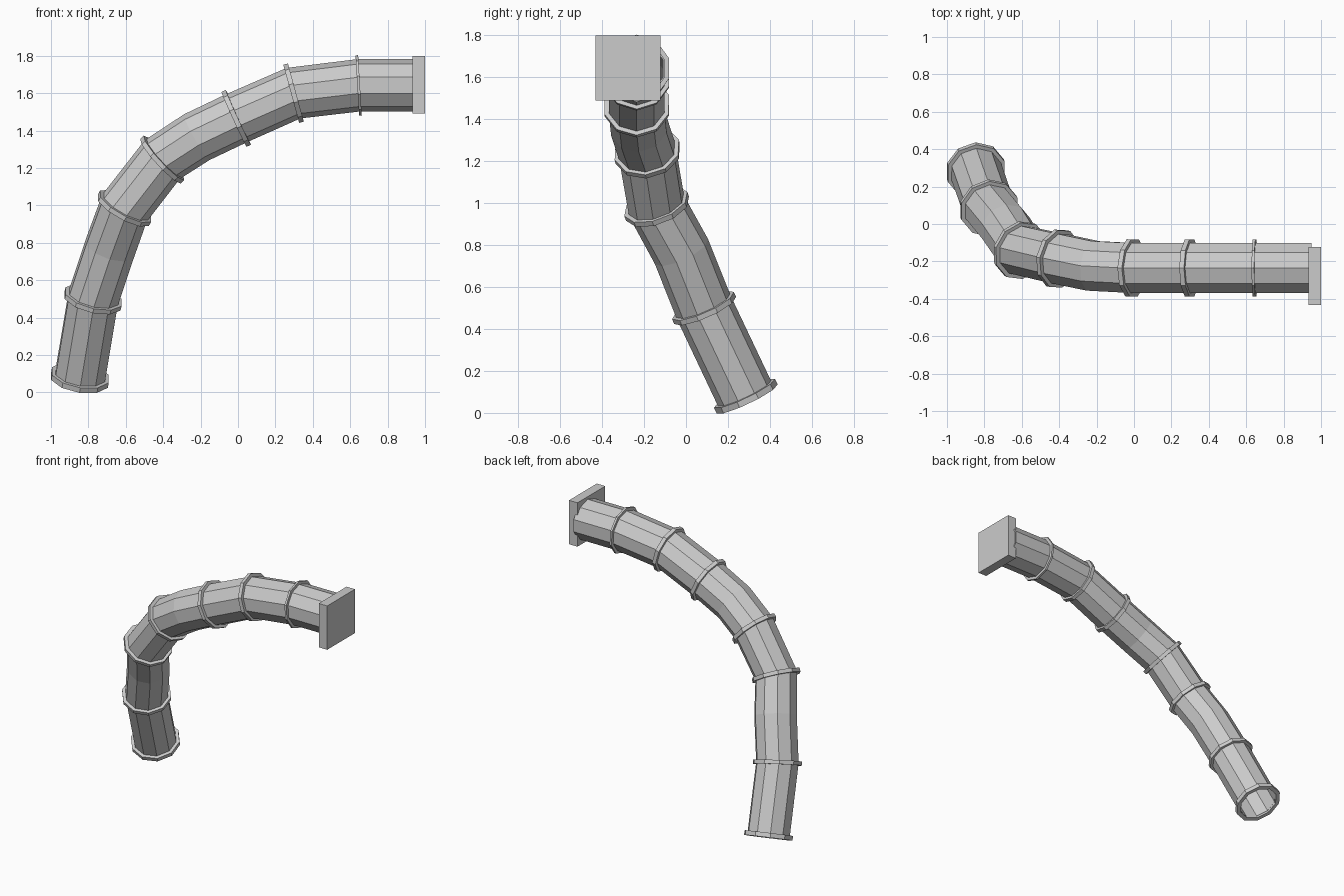
import bpy, bmesh
from math import sin, cos, tau
from mathutils import Vector

if "Cube" in bpy.data.objects:
    bpy.data.objects.remove(bpy.data.objects["Cube"])

SIDES, R = 10, 0.14
# centreline: point, collar half-width (0 = plain bend without a collar)
PATH = [((0.95, -0.235, 1.642), 0), ((0.645, -0.235, 1.642), 0.007),
        ((0.297, -0.235, 1.60), 0.013), ((-0.01, -0.235, 1.465), 0.013),
        ((-0.22, -0.224, 1.365), 0), ((-0.405, -0.185, 1.245), 0.013),
        ((-0.607, -0.14, 0.985), 0.013), ((-0.685, -0.022, 0.77), 0),
        ((-0.775, 0.086, 0.50), 0.013), ((-0.845, 0.285, 0.08), 0.015)]
P = [Vector(p) for p, _ in PATH]

# tangents and a twist-free frame carried along the path
frames, up = [], Vector((0, 0, 1))
prev = (P[1] - P[0]).normalized()
for i, p in enumerate(P):
    a = (p - P[i - 1]).normalized() if i else prev
    b = (P[i + 1] - p).normalized() if i < len(P) - 1 else a
    t = (a + b).normalized()
    up = prev.rotation_difference(t) @ up
    up = (up - t * up.dot(t)).normalized()
    frames.append((t, up.copy(), t.cross(up)))
    prev = t


def circle(bm, i, r, shift=0.0):
    t, u, s = frames[i]
    return [bm.verts.new(P[i] + t * shift + u * r * cos(tau * k / SIDES) + s * r * sin(tau * k / SIDES))
            for k in range(SIDES)]


def skin(bm, loops, closed=False):
    pairs = list(zip(loops, loops[1:]))
    if closed:
        pairs.append((loops[-1], loops[0]))
    for a, b in pairs:
        for k in range(SIDES):
            j = (k + 1) % SIDES
            bm.faces.new((a[k], a[j], b[j], b[k]))


def finish(bm, name):
    bmesh.ops.recalc_face_normals(bm, faces=bm.faces)
    me = bpy.data.meshes.new(name)
    bm.to_mesh(me)
    bm.free()
    ob = bpy.data.objects.new(name, me)
    bpy.context.collection.objects.link(ob)
    return ob


# open-ended duct with a thin wall
bm = bmesh.new()
outer = [circle(bm, i, R) for i in range(len(P))]
inner = [circle(bm, i, R - 0.008) for i in range(len(P))]
skin(bm, outer + inner[::-1], closed=True)
finish(bm, "duct")

# collars at the joints
for i, (_, w) in enumerate(PATH):
    if w:
        bm = bmesh.new()
        skin(bm, [circle(bm, i, r, d) for r, d in
                  ((0.133, -w), (0.161, -w), (0.161, w), (0.133, w))], closed=True)
        finish(bm, f"collar_{i}")

# square wall plate
bm = bmesh.new()
bmesh.ops.create_cube(bm, size=1)
for v in bm.verts:
    v.co = Vector((0.967, -0.277, 1.645)) + Vector((v.co.x * 0.066, v.co.y * 0.31, v.co.z * 0.31))
finish(bm, "wall_plate")
